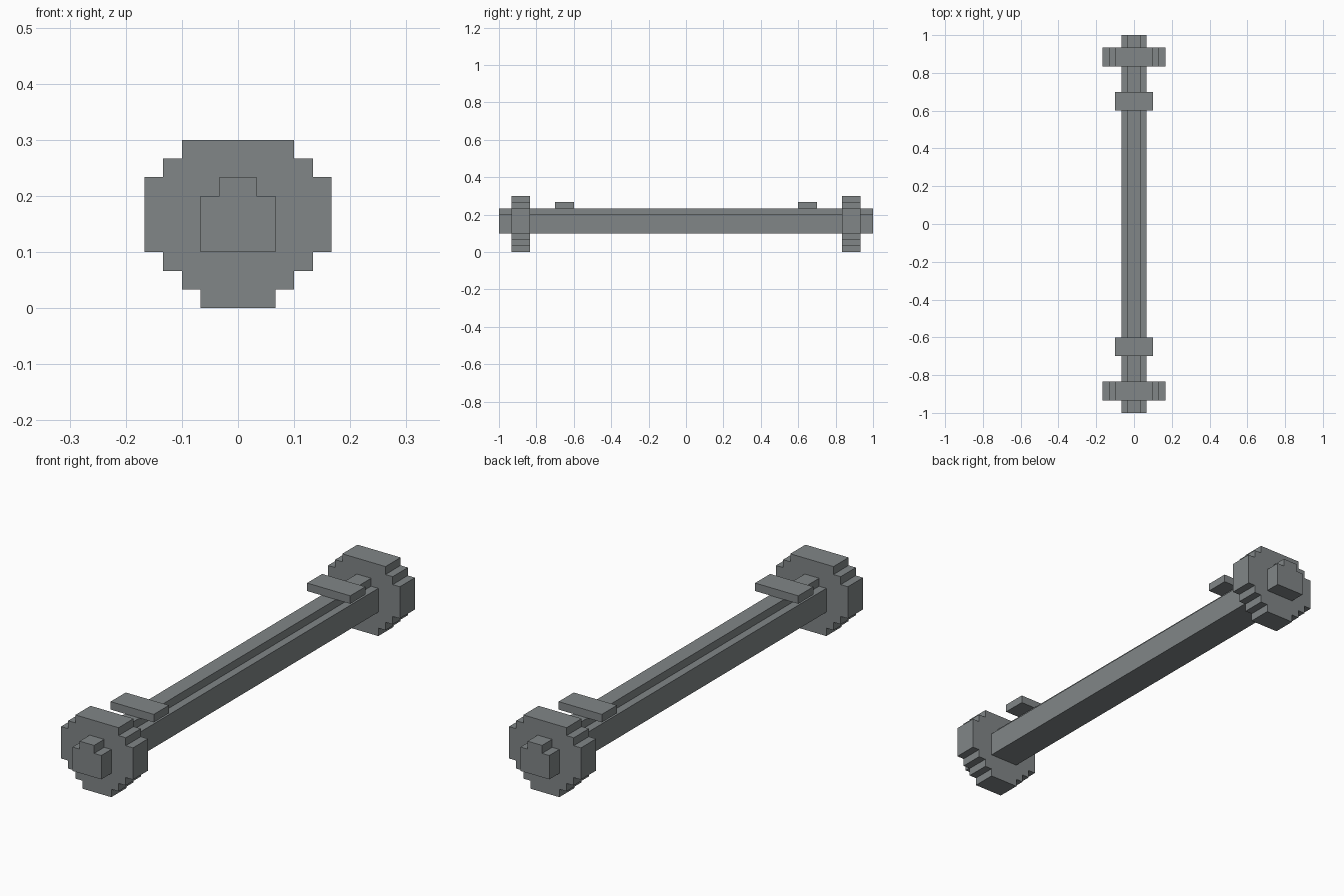
import bpy, bmesh

if "Cube" in bpy.data.objects:
    bpy.data.objects.remove(bpy.data.objects["Cube"])

U = 1 / 30  # the model sits on a regular block grid

steel = bpy.data.materials.new("steel grey")
steel.diffuse_color = (0.22, 0.24, 0.245, 1)
steel.use_nodes = True
steel.node_tree.nodes["Principled BSDF"].inputs["Base Color"].default_value = steel.diffuse_color


def extrude_steps(name, steps, y0, y1):
    """Extrude a stepped, left-right symmetric profile along y.
    steps: (half width, bottom z, top z) from bottom to top, in grid units."""
    right = [(w, z) for w, lo, hi in steps for z in (lo, hi)]
    outline = right + [(-x, z) for x, z in reversed(right)]
    bm = bmesh.new()
    face = bm.faces.new([bm.verts.new((x * U, y0 * U, z * U)) for x, z in outline])
    ext = bmesh.ops.extrude_face_region(bm, geom=[face], use_keep_orig=True)
    verts = [g for g in ext["geom"] if isinstance(g, bmesh.types.BMVert)]
    bmesh.ops.translate(bm, verts=verts, vec=(0, (y1 - y0) * U, 0))
    bmesh.ops.recalc_face_normals(bm, faces=bm.faces)
    mesh = bpy.data.meshes.new(name)
    bm.to_mesh(mesh)
    bm.free()
    mesh.materials.append(steel)
    obj = bpy.data.objects.new(name, mesh)
    bpy.context.collection.objects.link(obj)
    return obj


# axle beam with a raised ridge along its top
extrude_steps("axle", [(2, 3, 6), (1, 6, 7)], -30, 30)

# stepped round wheel and spring pad at each end
wheel = [(2, 0, 1), (3, 1, 2), (4, 2, 3), (5, 3, 7), (4, 7, 8), (3, 8, 9)]
for side, s in (("front", -1), ("back", 1)):
    extrude_steps(side + "_wheel", wheel, *sorted((s * 25, s * 28)))
    extrude_steps(side + "_spring_pad", [(3, 7, 8)], *sorted((s * 18, s * 21)))
